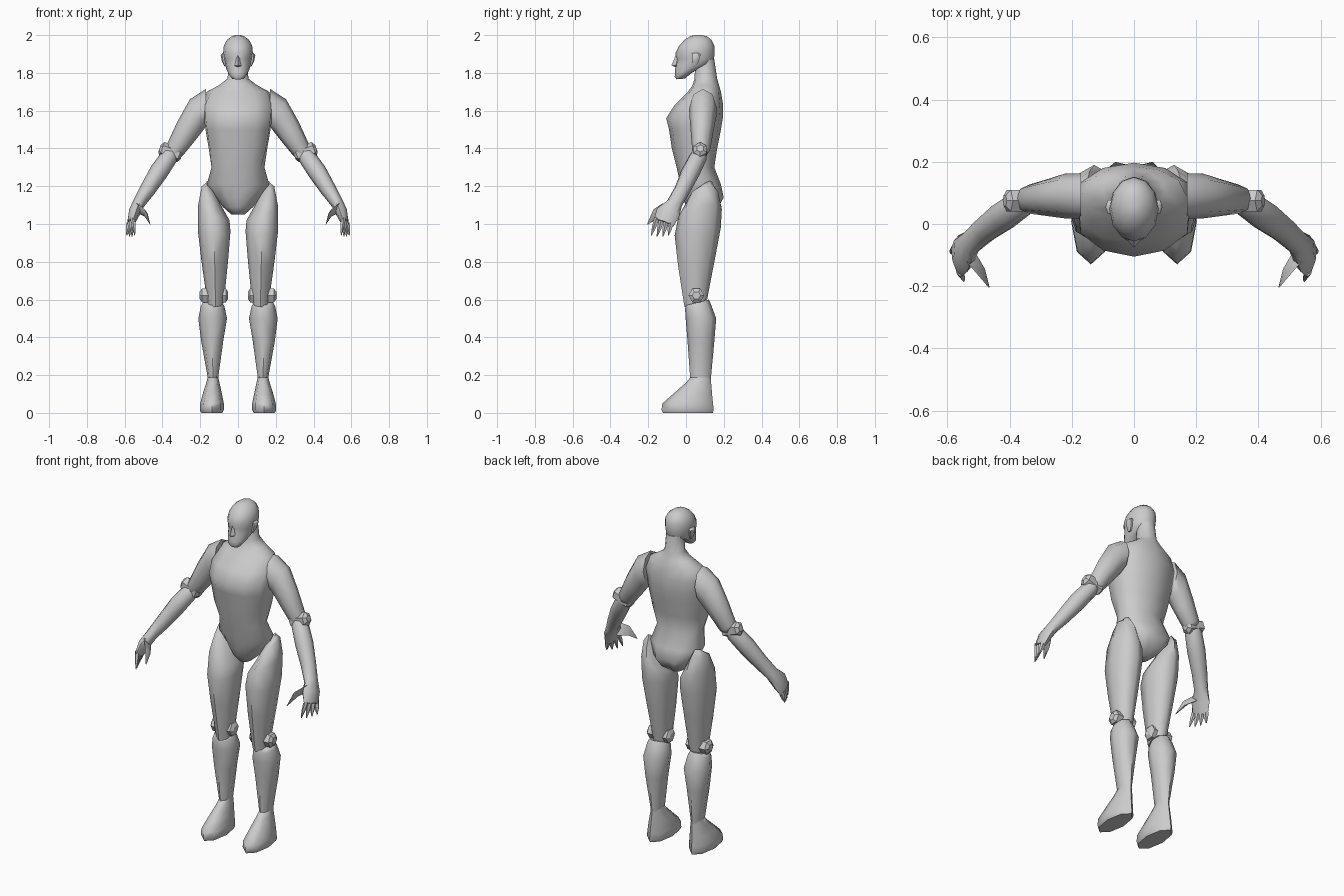
import bpy, bmesh, math
from mathutils import Vector as V

grey = bpy.data.materials.new("plain_grey")
grey.diffuse_color = (0.6, 0.6, 0.6, 1)


def loft(name, rings, angle=50):
    """Skin a stack of equal point rings and cap both ends."""
    bm = bmesh.new()
    rows = [[bm.verts.new(p) for p in r] for r in rings]
    for a, b in zip(rows, rows[1:]):
        for i in range(len(a)):
            j = (i + 1) % len(a)
            bm.faces.new((a[i], a[j], b[j], b[i]))
    bm.faces.new(rows[0])
    bm.faces.new(rows[-1])
    bmesh.ops.recalc_face_normals(bm, faces=bm.faces)
    me = bpy.data.meshes.new(name)
    bm.to_mesh(me)
    bm.free()
    ob = bpy.data.objects.new(name, me)
    bpy.context.collection.objects.link(ob)
    me.materials.append(grey)
    bpy.ops.object.select_all(action='DESELECT')
    ob.select_set(True)
    bpy.context.view_layer.objects.active = ob
    bpy.ops.object.shade_smooth_by_angle(angle=math.radians(angle))
    return ob


def ring(c, u, v, n=8):
    """Ellipse of n points with half axes u and v."""
    c, u, v = V(c), V(u), V(v)
    t = [2 * math.pi * i / n for i in range(n)]
    return [c + u * math.cos(a) + v * math.sin(a) for a in t]


def level(z, x0, x1, y0, y1, n=8, tilt=0):
    """Level ellipse given by its extents; tilt raises the back."""
    return ring(((x0 + x1) / 2, (y0 + y1) / 2, z), ((x1 - x0) / 2, 0, 0),
                (0, (y1 - y0) / 2, tilt), n)


def flip(rings, s):
    return [[V((p.x * s, p.y, p.z)) for p in r] for r in rings]


# Torso: crotch, hips, waist, chest, shoulders, neck
torso = [level(z, -w, w, a, b, 12) for z, w, a, b in [
    (1.05, .035, .03, .12), (1.09, .08, .0, .185), (1.14, .12, -.015, .215),
    (1.21, .165, -.03, .185), (1.30, .14, -.05, .15), (1.40, .155, -.075, .165),
    (1.50, .172, -.09, .185), (1.56, .18, -.105, .195), (1.63, .182, -.06, .197),
    (1.70, .165, .01, .185), (1.735, .10, .035, .175), (1.77, .055, .045, .165),
    (1.87, .05, .05, .15)]]
for k in (1, 2):                       # cleft between the buttocks
    torso[k][3].y -= .03
for k in (5, 6, 7, 8):                 # broad flat chest and back
    for i in (1, 2, 4, 5, 7, 8, 10, 11):
        torso[k][i].x *= 1.1
loft("torso", torso, 60)

# Head: jaw to crown, with a vertex running down the middle of the face
head = [level(z, -w, w, a, b, 12, t) for z, w, a, b, t in [
    (1.768, .03, -.05, -.005, .002), (1.79, .047, -.06, .03, .01),
    (1.815, .06, -.058, .085, .015), (1.845, .068, -.056, .14, 0),
    (1.875, .075, -.052, .148, 0), (1.905, .079, -.056, .152, 0),
    (1.945, .075, -.035, .15, 0), (1.975, .058, -.008, .135, 0),
    (1.994, .033, .022, .11, 0), (2.0, .012, .045, .085, 0)]]
for i in (8, 10):                      # eye sockets
    head[4][i].y += .01
loft("head", head, 60)

# Nose and chin ridge
loft("nose", [level(z, -w, w, a, -.03, 4) for z, w, a in
              [(1.83, .012, -.056), (1.84, .019, -.077), (1.86, .012, -.068),
               (1.895, .007, -.054)]])

for s, side in ((1, "left"), (-1, "right")):
    def part(name, rings, angle=50):
        loft(side + "_" + name, flip(rings, s), angle)

    # Ear
    part("ear", [level(z, .06, x, .03, b, 6) for z, x, b in
                 [(1.835, .072, .055), (1.86, .085, .07), (1.895, .092, .08),
                  (1.905, .08, .07)]])

    # Upper arm, with a flat cut against the torso
    part("upper_arm", [
        ring((.17, .09, 1.615), (0, 0, .1), (0, .072, 0)),
        ring((.222, .09, 1.575), (.033, 0, .085), (0, .072, 0)),
        ring((.275, .085, 1.49), (.047, 0, .05), (0, .06, 0)),
        ring((.335, .08, 1.39), (.043, 0, .028), (0, .047, 0)),
        ring((.35, .075, 1.365), (.03, 0, .02), (0, .033, 0))], 60)

    # Elbow joint
    ax = V((.94, 0, .33))
    e1, e2 = V((-.33, 0, .94)), V((0, 1, 0))
    part("elbow", [ring(V((.357, .075, 1.38)) + ax * d, e1 * r, e2 * r, 6)
                   for d, r in [(-.062, .02), (-.048, .04), (.048, .04), (.062, .02)]], 30)

    # Forearm and palm
    u = V((.83, 0, .56))
    v = V((-.22, -.9, .33)).normalized()
    arm = [((.345, .085, 1.39), .03, .03), ((.365, .065, 1.355), .047, .047),
           ((.42, .025, 1.275), .05, .05), ((.48, -.02, 1.18), .042, .043),
           ((.525, -.06, 1.11), .033, .042), ((.55, -.095, 1.06), .032, .064),
           ((.567, -.118, 1.005), .02, .056)]
    part("forearm", [ring(c, u * a, v * b) for c, a, b in arm], 60)

    # Fingers and thumb taper to points
    for i in range(4):
        k = -1.5 + i
        base = V((.567, -.118, 1.012)) + v * k * .027
        tip = V((.568 - .014 * k, -.138 - .03 * k, .932 + .006 * abs(k)))
        part("finger_%d" % (i + 1), [ring(base, u * .017, v * .015, 5),
                                     ring(base.lerp(tip, .5), u * .013, v * .012, 5),
                                     ring(tip, u * .003, v * .003, 5)])
    part("thumb", [ring((.53, -.10, 1.08), (.02, 0, .02), (0, -.025, .025), 5),
                   ring((.49, -.155, 1.055), (.014, 0, .012), (0, -.018, .02), 5),
                   ring((.466, -.203, 1.0), (.002, 0, .002), (0, -.002, .002), 5)])

    # Thigh, leaning up to the outer hip
    thigh = [((.152, .10, 1.205), .018, .035, .012), ((.142, .09, 1.15), .05, .08, .05),
             ((.128, .075, 1.06), .083, .115, .04), ((.126, .062, .96), .086, .122, 0),
             ((.123, .056, .80), .07, .098, 0), ((.12, .053, .65), .052, .072, 0),
             ((.12, .052, .58), .042, .06, 0)]
    part("thigh", [ring(c, (a, 0, k), (0, b, .02), 8) for c, a, b, k in thigh], 60)

    # Knee joint
    part("knee", [ring((x, .055, .622), (0, r, 0), (0, 0, r), 6) for x, r in
                  [(.053, .022), (.064, .042), (.19, .042), (.203, .022)]], 30)

    # Shin
    part("shin", [level(z, x0, x1, a, b, 8, t) for z, x0, x1, a, b, t in [
        (.585, .085, .185, .0, .12, .015), (.565, .072, .197, -.005, .13, .015),
        (.50, .058, .21, -.002, .16, 0), (.38, .078, .195, .008, .15, 0),
        (.185, .105, .16, .022, .132, 0), (.15, .105, .16, .02, .13, 0)]], 60)

    # Foot
    part("foot", [level(z, x0, x1, a, b, 8) for z, x0, x1, a, b in [
        (.19, .105, .16, .025, .13), (.16, .098, .168, .0, .133),
        (.10, .085, .187, -.068, .138), (.05, .075, .2, -.125, .143),
        (.015, .075, .202, -.13, .147), (.0, .083, .194, -.122, .142)]], 60)
